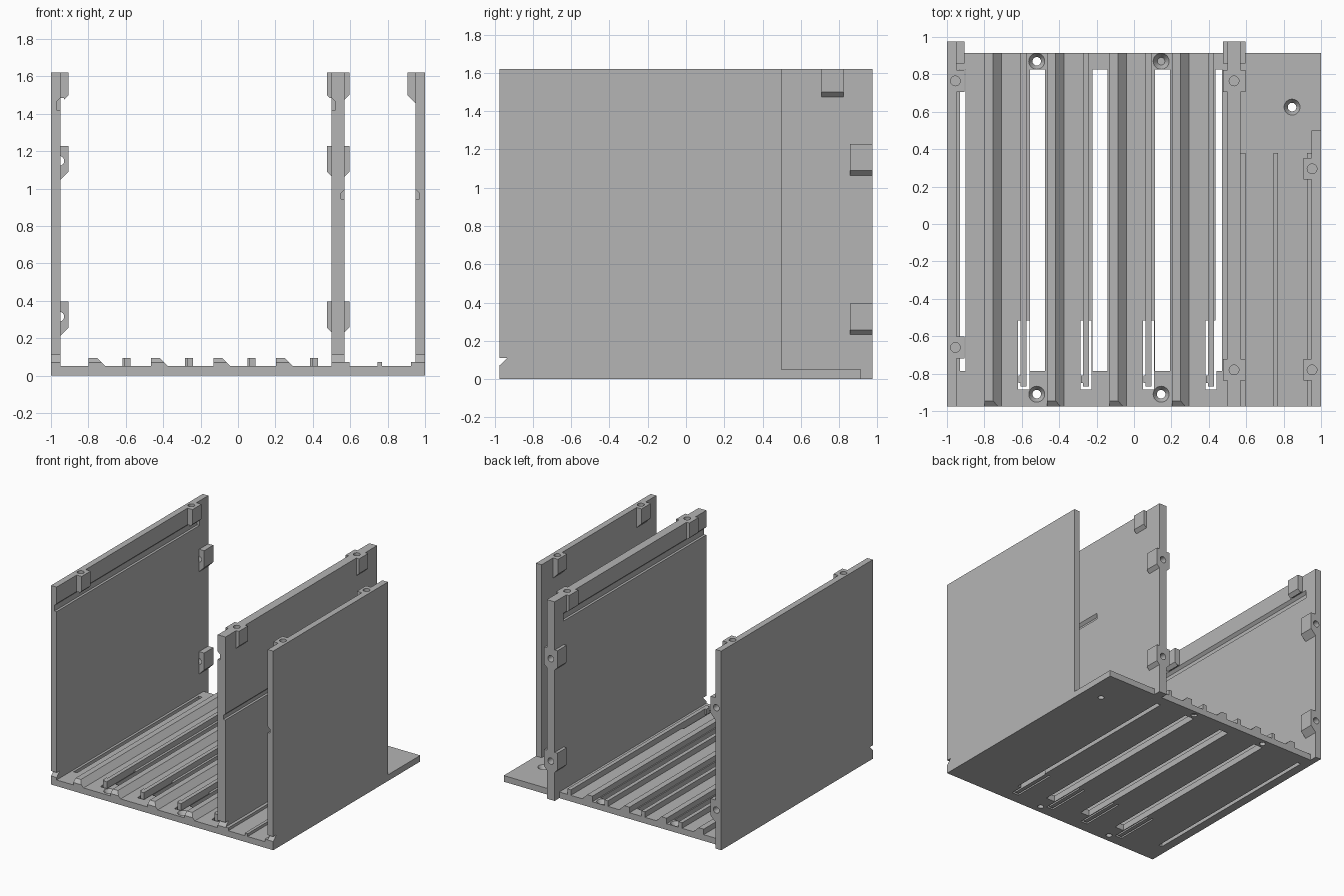
import bpy, bmesh
from mathutils import Matrix

if "Cube" in bpy.data.objects:
    bpy.data.objects.remove(bpy.data.objects["Cube"], do_unlink=True)

grey = bpy.data.materials.new("plain_grey")
grey.use_nodes = True
GREY = (0.46, 0.46, 0.46, 1)
grey.diffuse_color = GREY
grey.node_tree.nodes["Principled BSDF"].inputs["Base Color"].default_value = GREY


def finish(name, bm):
    bmesh.ops.recalc_face_normals(bm, faces=bm.faces[:])
    me = bpy.data.meshes.new(name)
    bm.to_mesh(me)
    bm.free()
    me.materials.append(grey)
    ob = bpy.data.objects.new(name, me)
    bpy.context.collection.objects.link(ob)
    return ob


def prism(name, pts, lo, hi, axis):
    """Extrude a 2D profile: axis x takes (y, z) points, axis y takes (x, z)."""
    place = {"x": lambda p, t: (t, p[0], p[1]), "y": lambda p, t: (p[0], t, p[1])}[axis]
    bm = bmesh.new()
    a = [bm.verts.new(place(p, lo)) for p in pts]
    b = [bm.verts.new(place(p, hi)) for p in pts]
    n = len(pts)
    bm.faces.new(a)
    bm.faces.new(b[::-1])
    for i in range(n):
        bm.faces.new((a[i], a[(i + 1) % n], b[(i + 1) % n], b[i]))
    return finish(name, bm)


def box(name, x0, x1, y0, y1, z0, z1):
    return prism(name, [(x0, z0), (x1, z0), (x1, z1), (x0, z1)], y0, y1, "y")


def cone(name, centre, r0, r1, depth, rot=None):
    bm = bmesh.new()
    m = Matrix.Translation(centre) @ (rot or Matrix.Identity(4))
    bmesh.ops.create_cone(bm, cap_ends=True, segments=24, radius1=r0, radius2=r1,
                          depth=depth, matrix=m)
    return finish(name, bm)


def combine(ob, parts, op):
    """Apply a boolean with each part, then discard the parts."""
    for p in parts:
        p.hide_render = True
        mod = ob.modifiers.new(op, "BOOLEAN")
        mod.operation, mod.object, mod.solver = op, p, "EXACT"
    dg = bpy.context.evaluated_depsgraph_get()
    dg.update()
    me = bpy.data.meshes.new_from_object(ob.evaluated_get(dg))
    ob.modifiers.clear()
    ob.data = me
    for p in parts:
        bpy.data.objects.remove(p, do_unlink=True)


F, B, R, T, H = -0.975, 0.915, 0.975, 0.05, 1.62   # front, base back, wall back, floor, top
PITCH = 0.334

# Base plate with slots, latch slits and countersunk holes
base = box("base_plate", -1, 1, F, B, 0, T)
cuts = []
for x0, x1 in [(-0.93, -0.9), (0.435, 0.47)] + [(-0.555 + i * PITCH, -0.475 + i * PITCH) for i in range(3)]:
    cuts.append(box("slot", x0, x1, -0.785, 0.825, -0.1, 0.2))
for i in range(4):
    x = -0.62 + i * PITCH
    outline = [(x, -0.885), (x + 0.06, -0.885), (x + 0.06, -0.515), (x, -0.515)]
    slit = box("slit", x, x + 0.06, -0.885, -0.515, -0.1, 0.2)
    tongue = box("tongue", x + 0.014, x + 0.046, -0.868, -0.4, -0.2, 0.3)
    combine(slit, [tongue], "DIFFERENCE")
    cuts.append(slit)
for x, y in [(-0.52, 0.87), (0.145, 0.87), (-0.52, -0.91), (0.145, -0.91), (0.845, 0.625)]:
    cuts.append(cone("bore", (x, y, 0.03), 0.023, 0.023, 0.2))
    cuts.append(cone("sink", (x, y, 0.035), 0.02, 0.046, 0.04))
combine(base, cuts, "DIFFERENCE")

# Floor guides: sloped wide rails, narrow latch rails, low rails in the side bay
for i in range(4):
    x = -0.8 + i * PITCH
    rail = prism(f"wide_rail_{i + 1}", [(x, T), (x + 0.092, T), (x + 0.047, 0.095), (x, 0.095)], F, B, "y")
    bevel = prism("bevel", [(F - 0.03, 0.045), (F + 0.03, 0.095), (F + 0.03, 0.12), (F - 0.03, 0.12)],
                  x - 0.05, x + 0.15, "x")
    combine(rail, [bevel], "DIFFERENCE")
    x = -0.606 + i * PITCH
    box(f"narrow_rail_{i + 1}", x, x + 0.032, -0.868, B, T, 0.095)
    prism(f"latch_bump_{i + 1}", [(-0.81, T), (-0.81, 0.095), (-0.85, 0.095), (-0.85, T)],
          x - 0.012, x, "x")
for i, x in enumerate((0.57, 0.745, 0.925)):
    box(f"low_rail_{i + 1}", x, x + 0.025, F, 0.38, T, 0.073)


def lug(x_in, x_out, top, bottom, y0, y1):
    """Screw lug tapering into the wall underneath."""
    mid = x_in + (0.02 if x_in < x_out else -0.02) * -1
    taper = bottom - abs(x_out - x_in)
    return prism("lug", [(mid, top), (x_out, top), (x_out, bottom), (x_in, taper), (mid, taper)],
                 y0, y1, "y")


def wall(name, x0, x1, back, sides, top_ys, rear, hole_x, grooves):
    notch = [(F, T), (F, 0.07), (F + 0.04, 0.11), (F, 0.11)]
    # The notch is flat on top and slopes outward below
    foot = [(B, 0), (back, 0)] if back > B else [(back, T)]
    pts = notch + [(F, H), (back, H)] + foot[::-1]
    if back > B:
        pts.append((B, T))
    ob = prism(name, pts, x0, x1, "x")
    lugs, cuts = [], []
    for x_in, x_out in sides:
        for y in top_ys:
            lugs.append(lug(x_in, x_out, H, 1.5, y - 0.058, y + 0.058))
        for z in rear:
            lugs.append(lug(x_in, x_out, z, z - 0.138, 0.857, back))
    combine(ob, lugs, "UNION")
    for y in top_ys:
        cuts.append(cone("hole", (hole_x, y, H), 0.026, 0.026, 0.24))
    for z in rear:
        cuts.append(cone("hole", (hole_x, back, z - 0.08), 0.026, 0.026, 0.24,
                         Matrix.Rotation(1.5708, 4, "X")))
    # Card grooves along the inner faces
    for x, d, z0, z1, end in grooves:
        cuts.append(prism("groove", [(x - d, z0), (x + d, z0), (x + d, z1 - 0.02), (x, z1), (x - d, z1)],
                          F - 0.1, end, "y"))
    combine(ob, cuts, "DIFFERENCE")


REAR = (1.228, 0.395)
wall("right_wall", -1, -0.95, R, [(-0.95, -0.905)], (0.765, -0.66), REAR, -0.955,
     [(-0.95, -0.02, 1.42, 1.485, 0.86)])
wall("middle_wall", 0.5, 0.57, R, [(0.5, 0.475), (0.57, 0.595)], (0.765, -0.78), REAR, 0.535,
     [(0.5, 0.02, 1.42, 1.485, 0.86), (0.57, -0.02, 0.945, 0.995, 0.25)])
wall("left_wall", 0.95, 1, 0.5, [(0.95, 0.905)], (0.295, -0.78), (), 0.952,
     [(0.95, 0.02, 0.945, 0.995, 0.25)])
